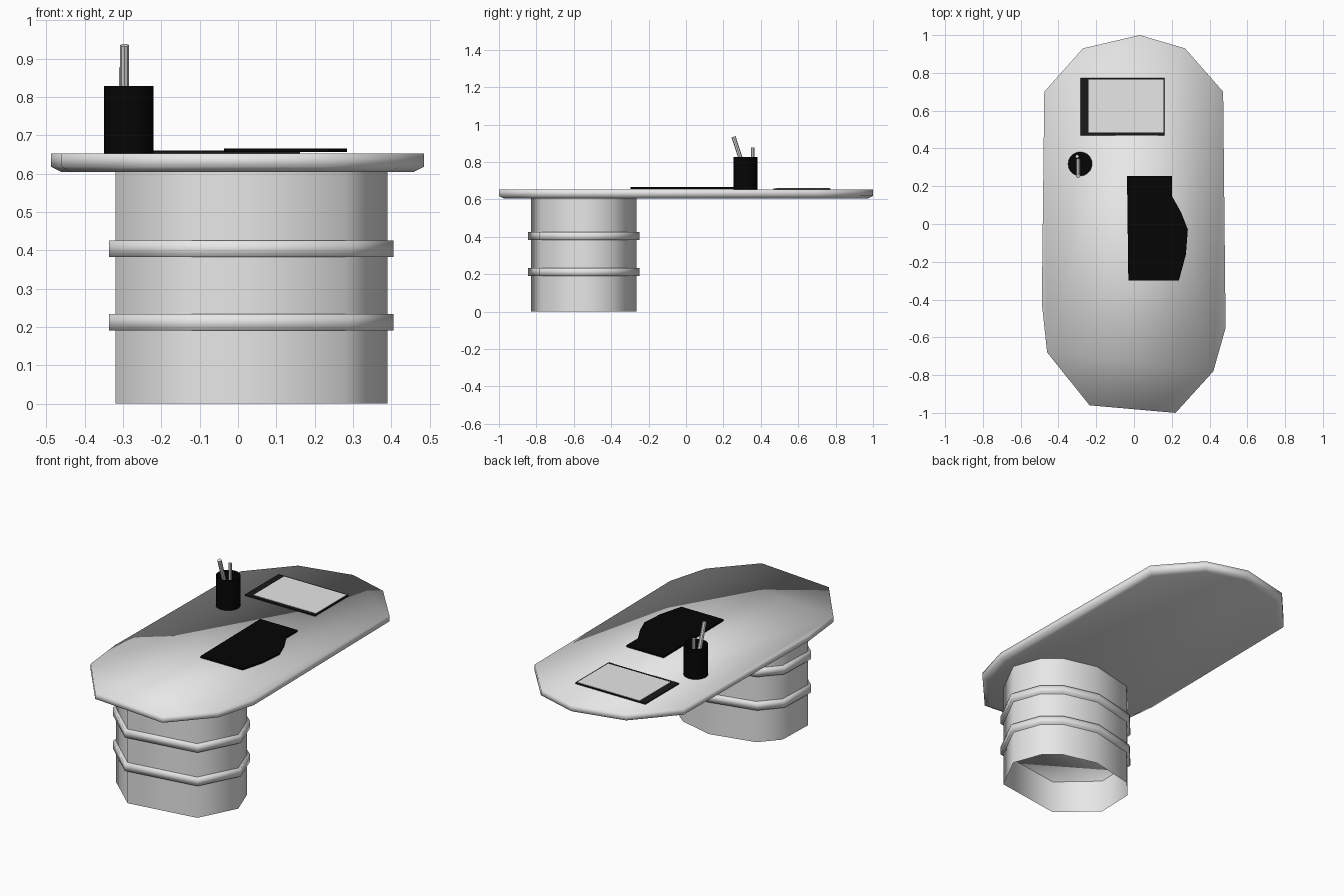
import bpy
import bmesh
from mathutils import Vector

if "Cube" in bpy.data.objects:
    bpy.data.objects.remove(bpy.data.objects["Cube"], do_unlink=True)


def make_material(name, color):
    mat = bpy.data.materials.new(name)
    mat.use_nodes = True
    mat.diffuse_color = (*color, 1)
    bsdf = next(n for n in mat.node_tree.nodes if n.type == "BSDF_PRINCIPLED")
    bsdf.inputs["Base Color"].default_value = (*color, 1)
    return mat


white = make_material("off white", (0.8, 0.8, 0.8))
black = make_material("black", (0.0015, 0.0015, 0.0015))
dark_grey = make_material("dark grey", (0.01, 0.01, 0.01))


def finish(name, bm, mat, smooth):
    """Turn a bmesh into a named object."""
    mesh = bpy.data.meshes.new(name)
    bm.to_mesh(mesh)
    bm.free()
    obj = bpy.data.objects.new(name, mesh)
    bpy.context.collection.objects.link(obj)
    mesh.materials.append(mat)
    for poly in mesh.polygons:
        poly.use_smooth = smooth
    return obj


def grow(outline, amount):
    """Move an outline outward from its own middle by an amount."""
    xs, ys = zip(*outline)
    cx, cy = (min(xs) + max(xs)) / 2, (min(ys) + max(ys)) / 2
    fx = 1 + 2 * amount / (max(xs) - min(xs))
    fy = 1 + 2 * amount / (max(ys) - min(ys))
    return [(cx + (x - cx) * fx, cy + (y - cy) * fy) for x, y in outline]


def loft(name, outline, levels, mat, smooth=False, caps=True):
    """Stack copies of an outline at (growth, height) levels and skin them."""
    bm = bmesh.new()
    rings = [[bm.verts.new((x, y, z)) for x, y in grow(outline, g)] for g, z in levels]
    for low, high in zip(rings, rings[1:]):
        for i in range(len(low)):
            j = (i + 1) % len(low)
            bm.faces.new((low[i], low[j], high[j], high[i]))
    if caps:
        bm.faces.new(rings[0][::-1])
        bm.faces.new(rings[-1])
    bmesh.ops.recalc_face_normals(bm, faces=bm.faces)
    return finish(name, bm, mat, smooth)


def rectangle(x0, x1, y0, y1):
    return [(x0, y0), (x1, y0), (x1, y1), (x0, y1)]


def rod(name, start, end, radius, mat, sides, open_top=False):
    """Cylinder between two points, optionally without its end cap."""
    a, b = Vector(start), Vector(end)
    bm = bmesh.new()
    bmesh.ops.create_cone(bm, cap_ends=True, segments=sides, radius1=radius,
                          radius2=radius, depth=(b - a).length)
    if open_top:
        lid = max(bm.faces, key=lambda f: f.calc_center_median().z)
        bmesh.ops.delete(bm, geom=[lid], context="FACES_ONLY")
    turn = Vector((0, 0, 1)).rotation_difference(b - a).to_matrix()
    bmesh.ops.rotate(bm, verts=bm.verts, matrix=turn)
    bmesh.ops.translate(bm, verts=bm.verts, vec=(a + b) / 2)
    obj = finish(name, bm, mat, False)
    bpy.ops.object.select_all(action="DESELECT")
    obj.select_set(True)
    bpy.context.view_layer.objects.active = obj
    bpy.ops.object.shade_smooth_by_angle()
    return obj


# Tabletop with a chamfered underside
top_outline = [(0.22, -1.0), (0.42, -0.78), (0.485, -0.55), (0.472, 0.70), (0.27, 0.93),
               (0.03, 1.0), (-0.27, 0.93), (-0.475, 0.70), (-0.488, -0.42),
               (-0.46, -0.68), (-0.235, -0.96)]
loft("tabletop", top_outline, [(-0.028, 0.604), (0, 0.618), (0, 0.652)],
     white, smooth=True)

# Hollow pedestal, open underneath, with two raised bands
base_outline = [(-0.12, -0.83), (0.28, -0.77), (0.39, -0.555), (0.33, -0.39),
                (0.24, -0.315), (0.04, -0.265), (-0.22, -0.325), (-0.313, -0.43),
                (-0.32, -0.65)]
loft("pedestal", base_outline, [(0, 0), (0, 0.61)], white, smooth=True, caps=False)
for name, z in (("lower_band", 0.19), ("upper_band", 0.382)):
    loft(name, base_outline, [(0.016, z), (0.016, z + 0.044)], white, smooth=True)

# Desk mat with a curved side
mat_outline = [(-0.03, -0.298), (0.238, -0.298), (0.275, -0.16), (0.285, -0.03),
               (0.25, 0.06), (0.2, 0.15), (0.2, 0.255), (-0.037, 0.255)]
loft("desk_mat", mat_outline, [(0, 0.656), (0, 0.666)], black)

# Notebook: dark cover with a light page on top
loft("notebook_cover", rectangle(-0.282, 0.162, 0.468, 0.772),
     [(0, 0.652), (0, 0.659)], dark_grey)
loft("notebook_page", rectangle(-0.242, 0.155, 0.485, 0.766),
     [(0, 0.658), (0, 0.661)], white)

# Open pen cup with two pens
rod("pen_cup", (-0.285, 0.318, 0.653), (-0.285, 0.318, 0.828), 0.064, black, 20, open_top=True)
rod("leaning_pen", (-0.296, 0.337, 0.68), (-0.296, 0.254, 0.935), 0.0115, white, 8)
rod("upright_pen", (-0.301, 0.358, 0.66), (-0.301, 0.358, 0.877), 0.0095, white, 8)
